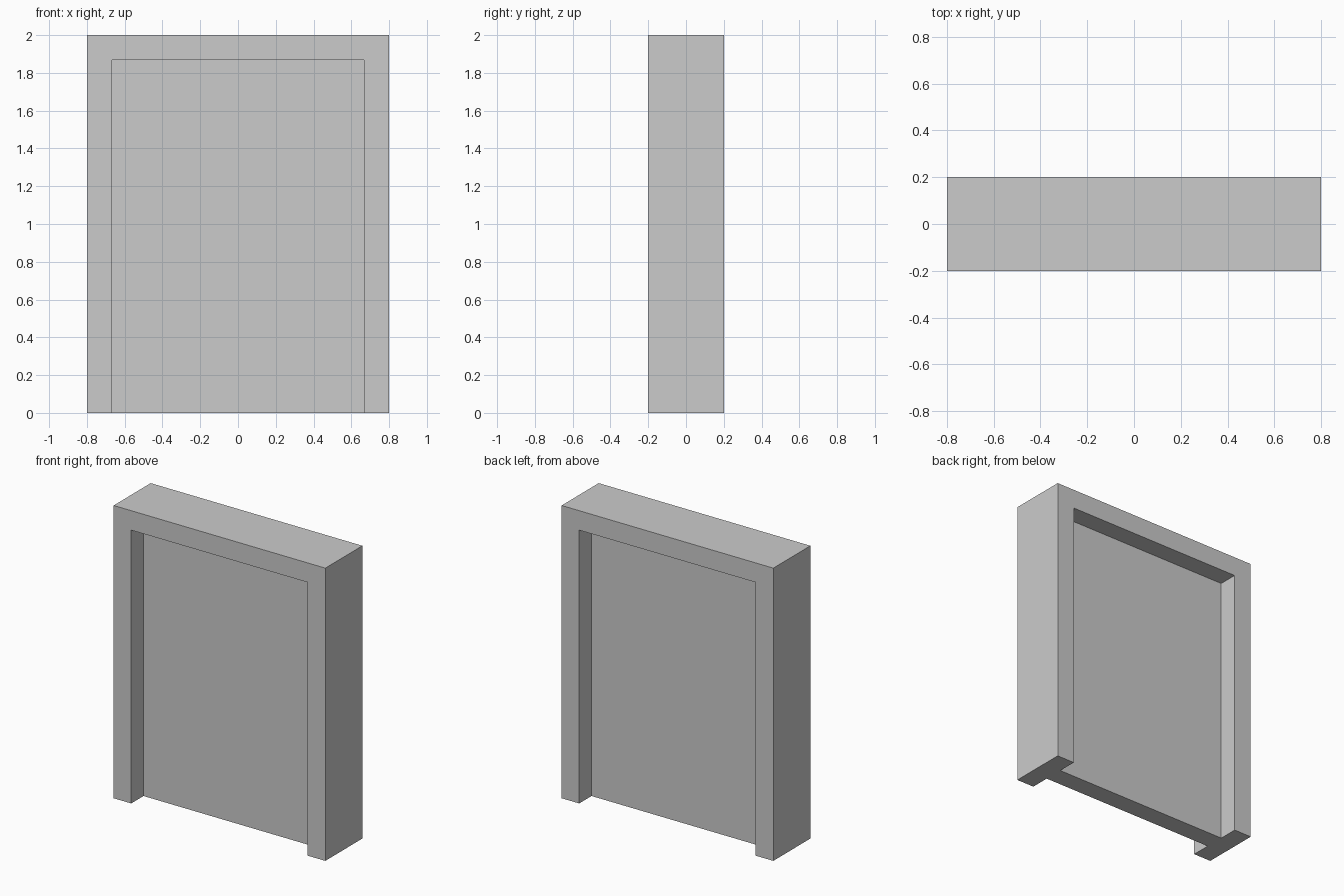
import bpy

W, D, H = 1.6, 0.4, 2.0   # overall size
RIM = 0.133               # width of the frame border
RECESS = 0.133            # depth of the front and back recesses

old = bpy.data.objects.get("Cube")
if old:
    bpy.data.objects.remove(old, do_unlink=True)

grey = bpy.data.materials.new("plain_grey")
grey.use_nodes = True
colour = (0.6, 0.6, 0.6, 1.0)
grey.diffuse_color = colour
grey.node_tree.nodes["Principled BSDF"].inputs["Base Color"].default_value = colour


def box(name, low, high):
    """Axis-aligned box between two corners."""
    centre = [(a + b) / 2 for a, b in zip(low, high)]
    bpy.ops.mesh.primitive_cube_add(size=1, location=centre)
    ob = bpy.context.object
    ob.name = name
    ob.scale = [b - a for a, b in zip(low, high)]
    bpy.ops.object.transform_apply(location=True, rotation=False, scale=True)
    ob.data.materials.append(grey)
    return ob


# Solid slab that becomes the door frame and its panel
door = box("door_frame_and_panel", (-W / 2, -D / 2, 0), (W / 2, D / 2, H))

# Recess on each side, open at the floor, leaving the thin panel between
for side, name in ((-1, "front"), (1, "back")):
    inner, outer = side * (D / 2 - RECESS), side * D
    cutter = box(name + "_recess_cutter",
                 (-W / 2 + RIM, min(inner, outer), -RIM),
                 (W / 2 - RIM, max(inner, outer), H - RIM))
    cutter.hide_render = True
    cut = door.modifiers.new(name + "_recess", 'BOOLEAN')
    cut.operation = 'DIFFERENCE'
    cut.solver = 'EXACT'
    cut.object = cutter
    bpy.context.view_layer.objects.active = door
    bpy.ops.object.modifier_apply(modifier=cut.name)
    bpy.data.objects.remove(cutter, do_unlink=True)
